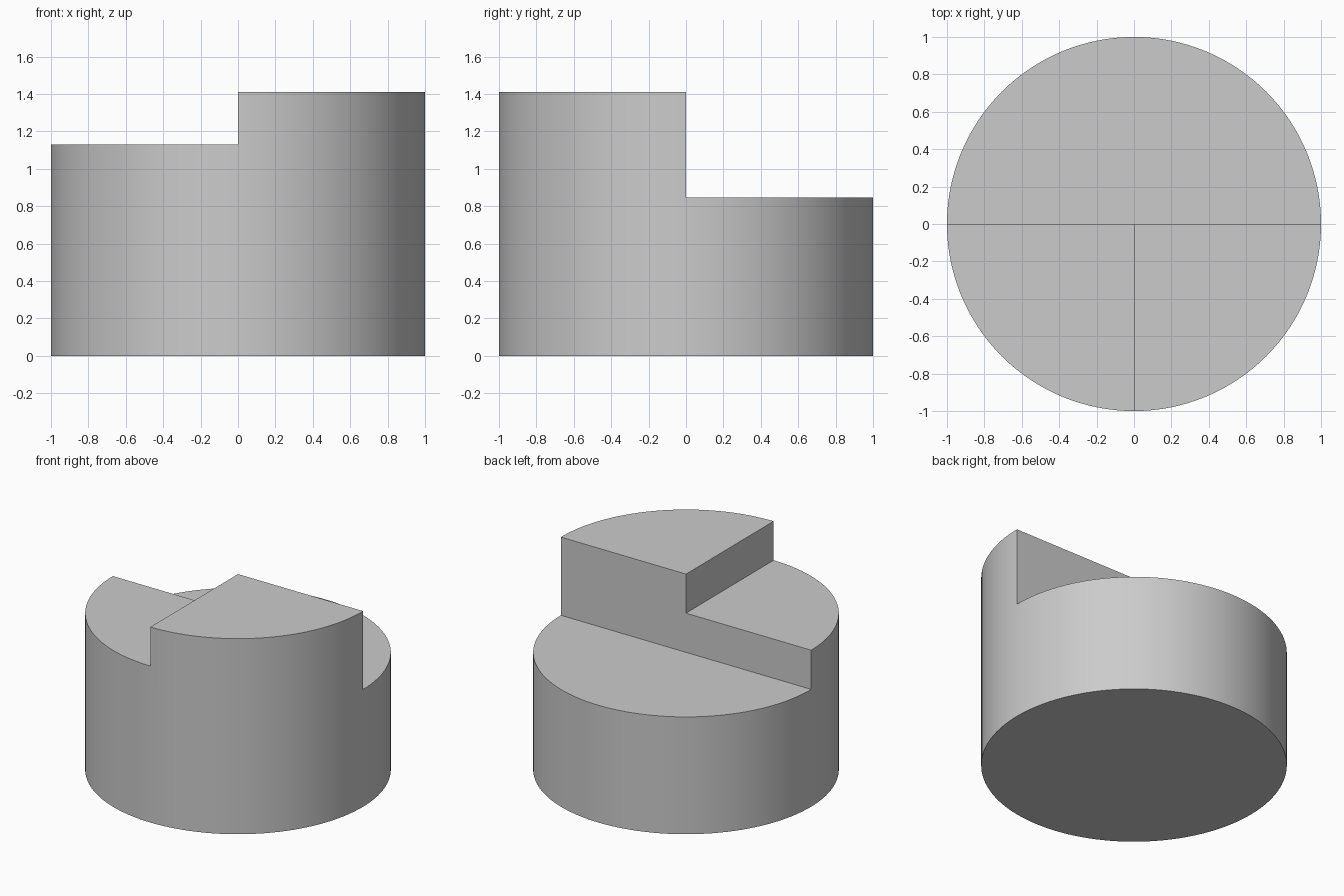
import bpy, bmesh
from math import cos, sin, tau, radians

if "Cube" in bpy.data.objects:
    bpy.data.objects.remove(bpy.data.objects["Cube"])

N = 128                       # sides of the full circle
LOW, MID, HIGH = 0.847, 1.13, 1.412

bm = bmesh.new()


def sector(q0, q1):
    """Outline from quarter q0 to q1, closed through the centre."""
    if q1 - q0 == 4:
        return [(cos(tau * i / N), sin(tau * i / N)) for i in range(N)]
    steps = range(q0 * N // 4, q1 * N // 4 + 1)
    return [(cos(tau * i / N), sin(tau * i / N)) for i in steps] + [(0.0, 0.0)]


def cap(outline, z):
    bm.faces.new([bm.verts.new((x, y, z)) for x, y in outline])


def walls(outline, z0, z1):
    lo = [bm.verts.new((x, y, z0)) for x, y in outline]
    hi = [bm.verts.new((x, y, z1)) for x, y in outline]
    for i in range(len(lo)):
        j = (i + 1) % len(lo)
        bm.faces.new((lo[i], lo[j], hi[j], hi[i]))


# Stacked walls: full drum, front half, front-right quarter
walls(sector(0, 4), 0, LOW)
walls(sector(2, 4), LOW, MID)
walls(sector(3, 4), MID, HIGH)

# Base and the three step tops
cap(sector(0, 4), 0)
cap(sector(0, 2), LOW)
cap(sector(2, 3), MID)
cap(sector(3, 4), HIGH)

# Weld into one closed solid
bmesh.ops.remove_doubles(bm, verts=bm.verts, dist=1e-4)
bmesh.ops.recalc_face_normals(bm, faces=bm.faces)

mesh = bpy.data.meshes.new("stepped_drum")
bm.to_mesh(mesh)
bm.free()
obj = bpy.data.objects.new("stepped_drum", mesh)
bpy.context.collection.objects.link(obj)
bpy.context.view_layer.objects.active = obj
obj.select_set(True)
bpy.ops.object.shade_smooth_by_angle(angle=radians(30))
